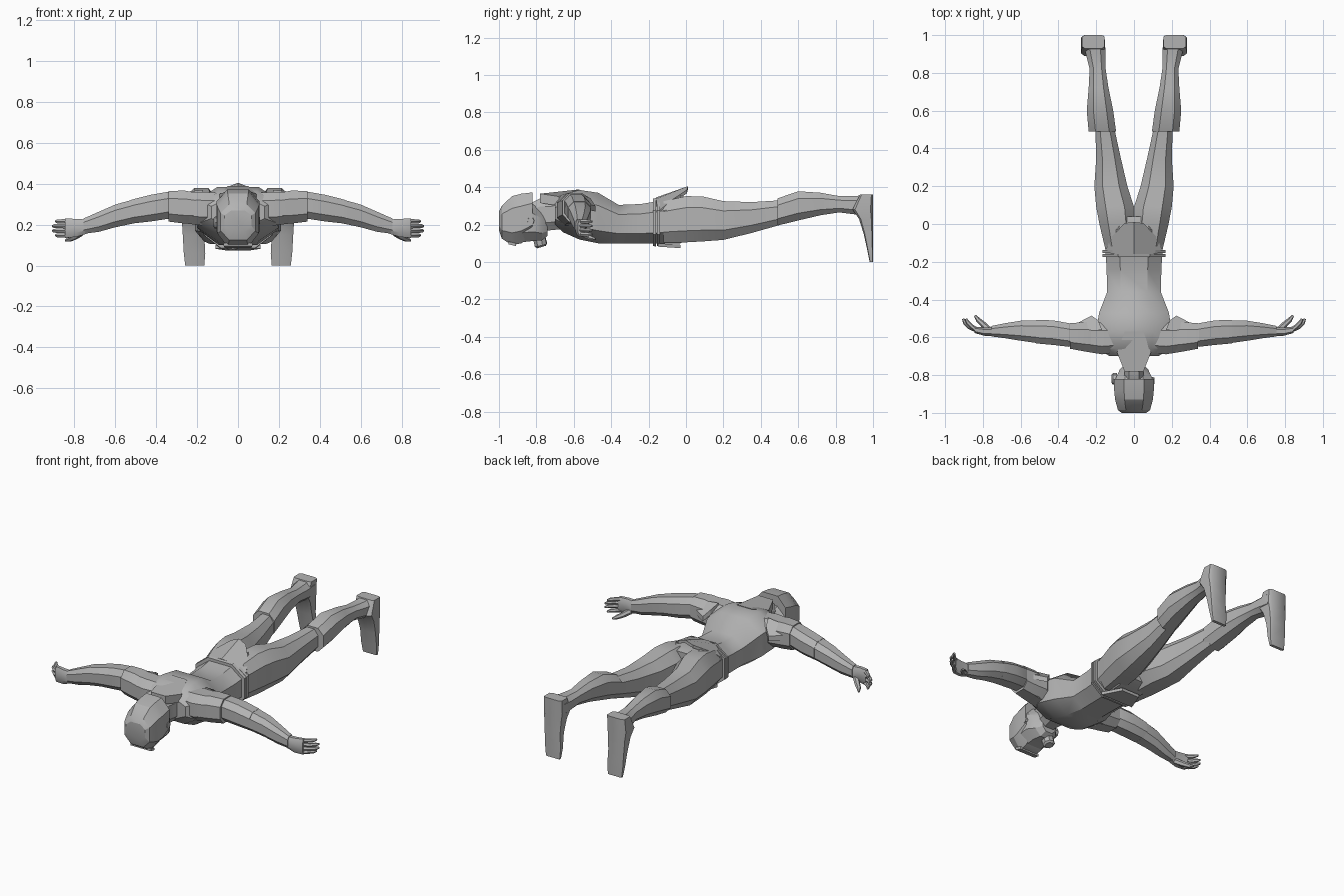
import bpy, bmesh, math
from mathutils import Vector

grey = bpy.data.materials.new("plain_grey")
grey.diffuse_color = (0.45, 0.45, 0.45, 1)


def finish(name, bm, mirror=False, angle=30):
    bmesh.ops.recalc_face_normals(bm, faces=bm.faces)
    me = bpy.data.meshes.new(name)
    bm.to_mesh(me)
    bm.free()
    me.materials.append(grey)
    me.shade_smooth()
    me.set_sharp_from_angle(angle=math.radians(angle))
    ob = bpy.data.objects.new(name, me)
    bpy.context.collection.objects.link(ob)
    if mirror:
        ob.modifiers.new("Mirror", 'MIRROR')
    return ob


def loft(name, axis, rows, mirror=False, c=0.5, angle=30):
    """Octagonal rings along an axis; row = (position, min a, max a, min b, max b)."""
    shape = [(1, -c), (1, c), (c, 1), (-c, 1), (-1, c), (-1, -c), (-c, -1), (c, -1)]
    bm = bmesh.new()
    rings = []
    for p, a0, a1, b0, b1 in rows:
        ring = []
        for u, v in shape:
            q = [(a0 + a1) / 2 + u * (a1 - a0) / 2, (b0 + b1) / 2 + v * (b1 - b0) / 2]
            q.insert(axis, p)
            ring.append(bm.verts.new(q))
        rings.append(ring)
    for r, s in zip(rings, rings[1:]):
        for i in range(8):
            j = (i + 1) % 8
            bm.faces.new((r[i], r[j], s[j], s[i]))
    bm.faces.new(rings[0])
    bm.faces.new(rings[-1])
    return finish(name, bm, mirror, angle)


def tube(name, path, sides=6, mirror=False):
    """Tapered tube through points (x, y, z, radius)."""
    bm = bmesh.new()
    pts = [Vector(p[:3]) for p in path]
    rings = []
    for k, p in enumerate(path):
        d = pts[min(k + 1, len(pts) - 1)] - pts[max(k - 1, 0)]
        rot = d.to_track_quat('Z', 'Y')
        rings.append([bm.verts.new(pts[k] + rot @ Vector((
            p[3] * math.cos(t * math.tau / sides), p[3] * math.sin(t * math.tau / sides), 0)))
            for t in range(sides)])
    for r, s in zip(rings, rings[1:]):
        for i in range(sides):
            j = (i + 1) % sides
            bm.faces.new((r[i], r[j], s[j], s[i]))
    bm.faces.new(rings[0])
    bm.faces.new(rings[-1])
    return finish(name, bm, mirror)


def plate(name, pts, thick, mirror=False):
    """Flat panel thickened downward."""
    bm = bmesh.new()
    top = [bm.verts.new(p) for p in pts]
    low = [bm.verts.new((p[0], p[1], p[2] - thick)) for p in pts]
    bm.faces.new(top)
    bm.faces.new(low)
    for i in range(len(pts)):
        j = (i + 1) % len(pts)
        bm.faces.new((top[i], top[j], low[j], low[i]))
    return finish(name, bm, mirror)


def sym(rows):
    return [(y, -w, w, a, b) for y, w, a, b in rows]


# Torso
loft("torso", 1, sym([
    (-.70, .13, .20, .32), (-.66, .185, .16, .36), (-.57, .20, .12, .385),
    (-.47, .185, .10, .37), (-.36, .142, .10, .305), (-.24, .145, .10, .31),
    (-.15, .15, .10, .325), (-.03, .165, .10, .355), (.04, .12, .13, .34)]), angle=35)
loft("neck", 1, sym([
    (-.84, .055, .17, .31), (-.78, .05, .165, .34), (-.72, .065, .17, .34),
    (-.62, .10, .18, .37)]))
# Upright collar behind the neck
plate("collar", [(-.05, -.78, .365), (.05, -.78, .365), (.09, -.68, .35),
                 (.05, -.57, .388), (-.05, -.57, .388), (-.09, -.68, .35)], .05)

# Head, lying face down, with helmet shell behind
loft("helmet", 1, sym([
    (-1.0, .065, .17, .27), (-.985, .085, .125, .30), (-.93, .10, .09, .352),
    (-.88, .105, .10, .365), (-.82, .105, .14, .372)]), angle=25)
loft("face", 1, sym([
    (-.93, .09, .10, .30), (-.82, .098, .112, .31), (-.77, .075, .115, .27),
    (-.74, .045, .14, .24)]))
plate("brow", [(-.07, -.95, .11), (.07, -.95, .11), (.065, -.91, .10), (-.065, -.91, .10)], .015)
tube("mouth_filter", [(-.025, -.785, .13, .035), (-.028, -.775, .09, .035),
                      (-.028, -.772, .08, .024)], 8)
tube("left_ear_piece", [(-.09, -.82, .21, .03), (-.112, -.82, .21, .03), (-.12, -.82, .21, .02)], 8)
tube("right_ear_piece", [(.09, -.83, .22, .02), (.108, -.83, .22, .018)], 8)

# Belt bands
for i, y in enumerate((-.168, -.146)):
    loft("belt_band_%d" % (i + 1), 1, sym([
        (y - .008, .166, .085, .338), (y + .008, .168, .083, .342)]))
# Skirt flaps at the back and front of the belt
for s in (1, -1):
    bm_pts = [(0, -.16, .345), (s * .09, -.16, .338), (s * .155, -.15, .27),
              (s * .12, -.07, .335), (s * .05, .005, .385), (0, .01, .405)]
    plate("back_flap", bm_pts, .018)
plate("front_flap", [(-.11, -.15, .10), (.11, -.15, .10), (.06, -.03, .092), (-.06, -.03, .092)], .018)

# Legs, boots and feet
loft("thigh", 1, [
    (-.12, .0, .155, .105, .325), (0, -.005, .183, .105, .352), (.09, .0, .2, .11, .35),
    (.2, .035, .21, .118, .325), (.35, .07, .2, .155, .32), (.51, .105, .205, .20, .33)], True, angle=35)
loft("boot_shaft", 1, [
    (.49, .095, .24, .195, .34), (.6, .11, .25, .222, .378), (.72, .135, .24, .25, .37),
    (.82, .15, .235, .265, .352), (.90, .15, .255, .255, .352), (.98, .155, .272, .24, .36)], True, angle=40)
loft("foot", 2, [
    (.36, .155, .275, .93, 1.0), (.28, .155, .28, .89, 1.0), (.23, .16, .275, .925, 1.0),
    (.15, .165, .27, .95, 1.0), (.06, .16, .265, .97, 1.0), (.0, .165, .258, .982, 1.0)],
     True, c=.75, angle=40)

# Shoulders and arms
loft("shoulder", 0, [
    (.10, -.68, -.53, .20, .355), (.17, -.69, -.52, .195, .36), (.25, -.675, -.525, .205, .36),
    (.33, -.655, -.53, .22, .36)], True)
loft("shoulder_pad", 0, [(.20, -.685, -.515, .205, .355), (.26, -.675, -.52, .205, .366),
                         (.34, -.66, -.525, .215, .365)], True)
plate("shoulder_flap", [(.17, -.56, .37), (.19, -.51, .34), (.225, -.485, .30),
                        (.31, -.53, .31), (.26, -.56, .36)], .03, True)
loft("upper_arm", 0, [(.32, -.645, -.535, .23, .35), (.345, -.65, -.525, .228, .36),
                      (.43, -.64, -.51, .215, .345), (.52, -.632, -.508, .205, .322)], True, angle=25)
loft("forearm", 0, [(.515, -.63, -.51, .205, .322), (.60, -.618, -.512, .187, .298),
                    (.68, -.605, -.525, .165, .263), (.755, -.595, -.54, .155, .23)], True, angle=25)

# Hands, with fingers stacked vertically and curling backward
loft("palm", 0, [(.74, -.592, -.545, .155, .225), (.79, -.592, -.548, .14, .228),
                 (.845, -.577, -.543, .135, .23)], True)
for i in range(4):
    z = .147 + i * .023
    e = .905 - (.015 if i in (0, 3) else 0)
    tube("finger_%d" % (i + 1), [(.83, -.563, z, .013), (e - .035, -.546, z, .012),
                                 (e - .01, -.522, z, .011), (e, -.502, z, .006)], 6, True)
tube("thumb", [(.77, -.56, .16, .018), (.80, -.53, .14, .016), (.825, -.508, .128, .013),
               (.842, -.484, .122, .006)], 6, True)
